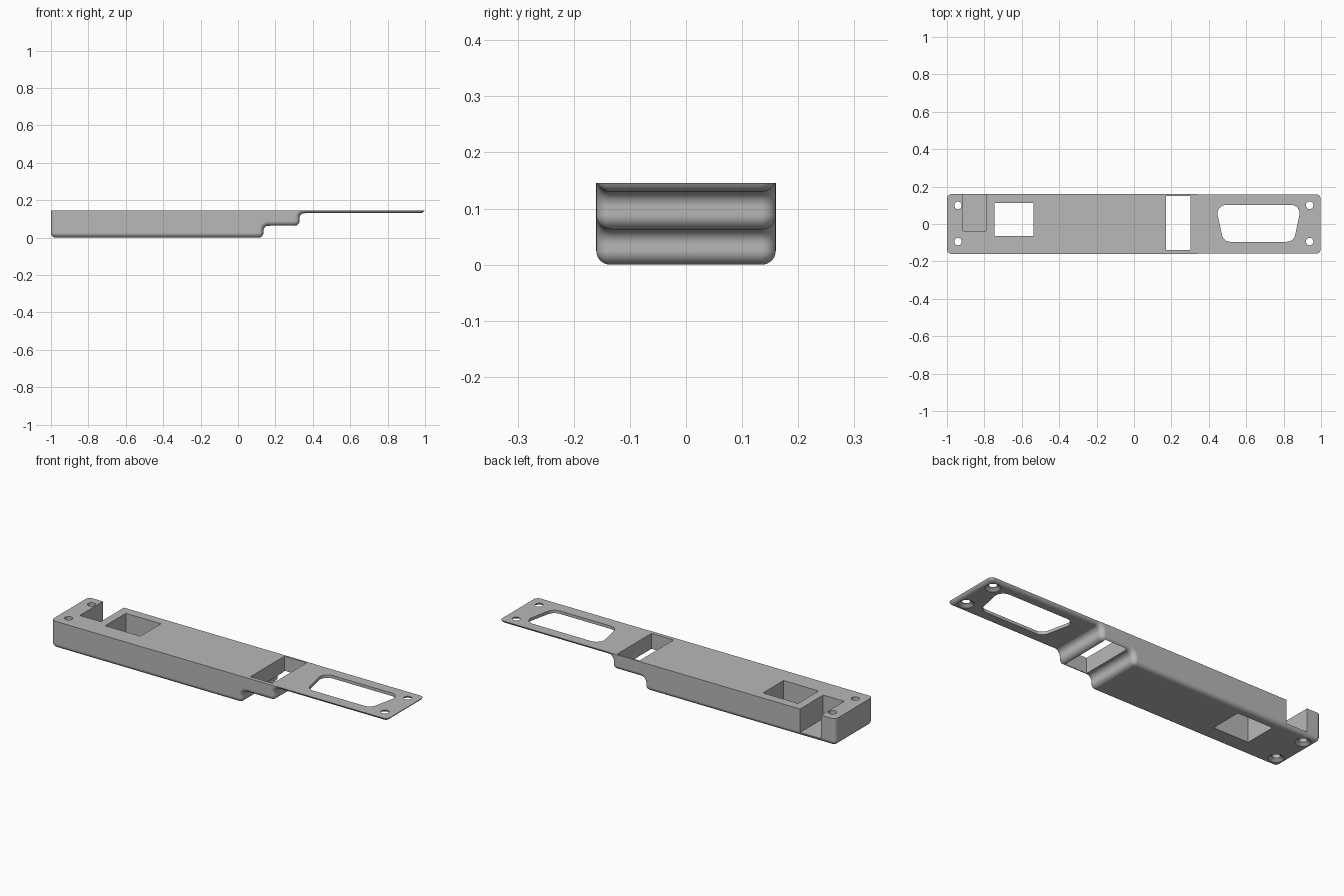
import bpy, bmesh, math
from mathutils import Vector

cube = bpy.data.objects.get("Cube")
if cube:
    bpy.data.objects.remove(cube, do_unlink=True)

HALF, TOP = 0.16, 0.146      # half width and top height
R = 0.025                    # fillet radius
SEG = 8

grey = bpy.data.materials.new("plain_grey")
grey.use_nodes = True
grey.diffuse_color = (0.48, 0.48, 0.48, 1)
grey.node_tree.nodes["Principled BSDF"].inputs["Base Color"].default_value = grey.diffuse_color


def make_object(name, bm):
    bmesh.ops.recalc_face_normals(bm, faces=bm.faces)
    mesh = bpy.data.meshes.new(name)
    bm.to_mesh(mesh)
    bm.free()
    mesh.materials.append(grey)
    ob = bpy.data.objects.new(name, mesh)
    bpy.context.collection.objects.link(ob)
    return ob


def arc(cx, cz, radius, a0, a1):
    angles = [math.radians(a0 + (a1 - a0) * i / SEG) for i in range(SEG + 1)]
    return [(cx + radius * math.cos(a), cz + radius * math.sin(a)) for a in angles]


def side_profile(inset):
    """Stepped underside with filleted corners, shrunk by inset."""
    r = R + 0.0005
    pts = arc(-1 + r, r, r - inset, 180, 270)
    for x, z, z_next in ((0.136, 0, 0.063), (0.329, 0.063, 0.13)):
        pts += arc(x - r, z + r, r - inset, 270, 360)
        pts += arc(x + r, z_next - r, r + inset, 180, 90)
    pts += arc(1 - r, 0.13 + r, r - inset, 270, 360)
    return pts + [(1 - inset, 0.2), (-1 + inset, 0.2)]


# Body: loft side profiles across the width, rounding both sides
bm = bmesh.new()
steps = [math.pi / 2 * i / SEG for i in range(SEG + 1)]
half = [(HALF - R + R * math.sin(a), R * (1 - math.cos(a))) for a in steps]
sections = [(-y, t) for y, t in reversed(half)] + half
rings = [[bm.verts.new((x, y, z)) for x, z in side_profile(t)] for y, t in sections]
for a, b in zip(rings, rings[1:]):
    for i in range(len(a)):
        j = (i + 1) % len(a)
        bm.faces.new((a[i], a[j], b[j], b[i]))
bm.faces.new(rings[0])
bm.faces.new(rings[-1])

# Slice flat at the top
bmesh.ops.bisect_plane(bm, geom=bm.verts[:] + bm.edges[:] + bm.faces[:],
                       plane_co=(0, 0, TOP), plane_no=(0, 0, 1), clear_outer=True)
bmesh.ops.contextual_create(bm, geom=[e for e in bm.edges if e.is_boundary])
body = make_object("stepped_body", bm)


def prism(bm, outline, z0, z1):
    low = [bm.verts.new((x, y, z0)) for x, y in outline]
    high = [bm.verts.new((x, y, z1)) for x, y in outline]
    bm.faces.new(low[::-1])
    bm.faces.new(high)
    for i in range(len(low)):
        j = (i + 1) % len(low)
        bm.faces.new((low[i], low[j], high[j], high[i]))


def box_outline(x0, x1, y0, y1):
    return [(x0, y0), (x1, y0), (x1, y1), (x0, y1)]


def rounded_outline(corners, radius):
    pts = []
    for i, c in enumerate(corners):
        c = Vector(c)
        u = (Vector(corners[i - 1]) - c).normalized()
        v = (Vector(corners[(i + 1) % len(corners)]) - c).normalized()
        half_angle = u.angle(v) / 2
        centre = c + (u + v).normalized() * radius / math.sin(half_angle)
        reach = radius / math.tan(half_angle)
        d0, d1 = c + u * reach - centre, c + v * reach - centre
        for k in range(SEG + 1):
            d = d0.lerp(d1, k / SEG).normalized() * radius
            pts.append(tuple(centre + d))
    return pts


def screw_hole(bm, x, y, z):
    """Straight hole with a countersink opening downward."""
    levels = ((-0.05, 0.038), (z, 0.038), (z + 0.013, 0.02), (0.3, 0.02))
    n = 32
    loops = [[bm.verts.new((x + r * math.cos(math.tau * i / n),
                            y + r * math.sin(math.tau * i / n), h)) for i in range(n)]
             for h, r in levels]
    for a, b in zip(loops, loops[1:]):
        for i in range(n):
            j = (i + 1) % n
            bm.faces.new((a[i], a[j], b[j], b[i]))
    bm.faces.new(loops[0][::-1])
    bm.faces.new(loops[-1])


# Cutters: windows, connector opening, rear notch, screw holes
bm = bmesh.new()
prism(bm, box_outline(-0.745, -0.536, -0.063, 0.112), -0.1, 0.3)
prism(bm, box_outline(0.171, 0.303, -0.139, 0.15), -0.1, 0.3)
prism(bm, box_outline(-0.915, -0.79, -0.037, 0.3), 0.02, 0.3)
connector = [(0.478, -0.095), (0.854, -0.095), (0.896, 0.102), (0.436, 0.102)]
prism(bm, rounded_outline(connector, 0.045), -0.1, 0.3)
for y in (-0.094, 0.1):
    screw_hole(bm, -0.941, y, 0)
    screw_hole(bm, 0.939, y, 0.13)
cutter = make_object("opening_cutters", bm)
cutter.hide_render = True

bpy.ops.object.select_all(action="DESELECT")
body.select_set(True)
bpy.context.view_layer.objects.active = body
cut = body.modifiers.new("openings", "BOOLEAN")
cut.operation = "DIFFERENCE"
cut.solver = "EXACT"
cut.object = cutter
bpy.ops.object.modifier_apply(modifier=cut.name)
bpy.data.objects.remove(cutter, do_unlink=True)

# Smooth fillets, flat broad faces
bpy.ops.object.shade_smooth_by_angle(angle=math.radians(30))
weighted = body.modifiers.new("weighted_normals", "WEIGHTED_NORMAL")
weighted.keep_sharp = True
